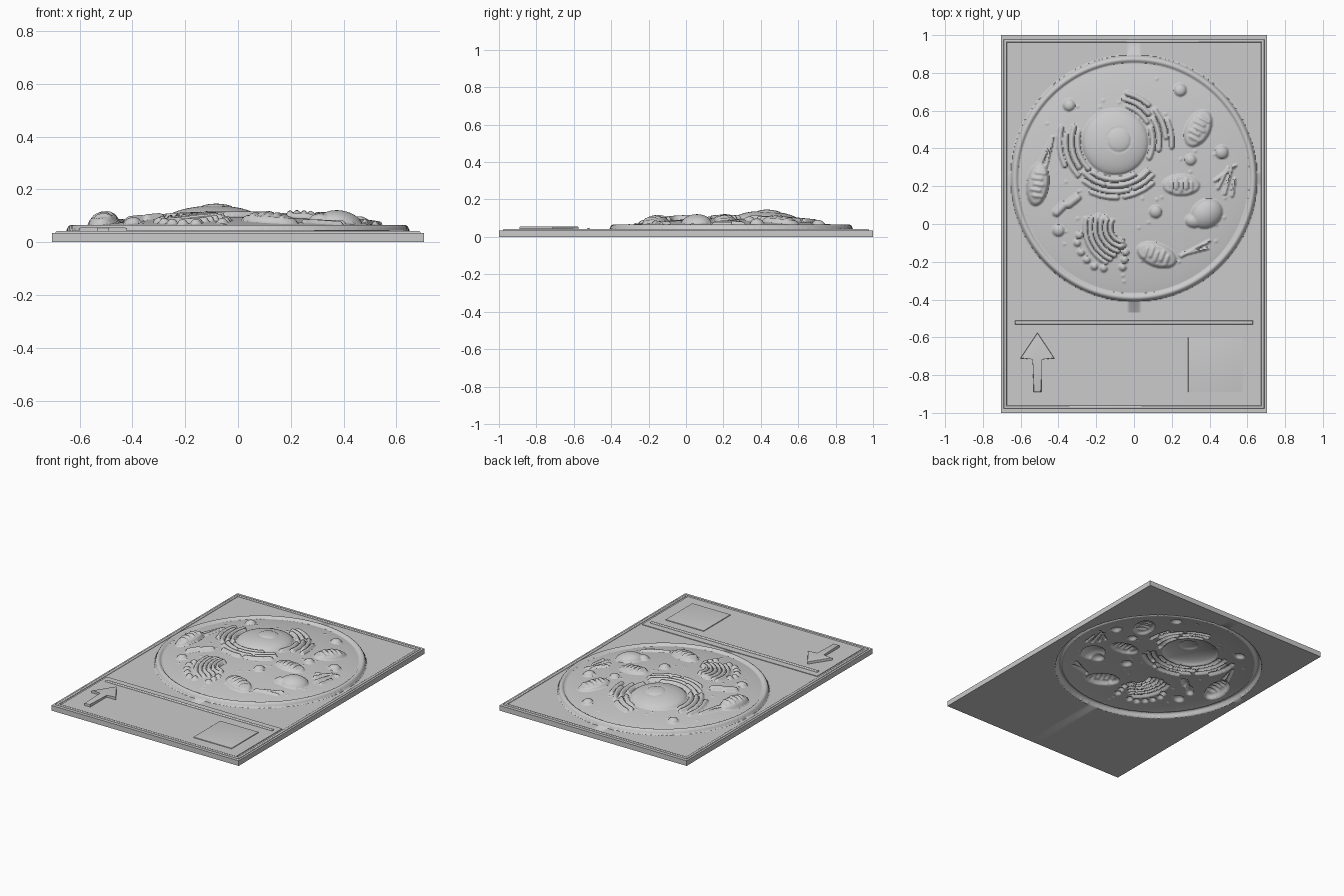
import bpy, bmesh, math, random
from math import cos, sin, radians, hypot, sqrt

if "Cube" in bpy.data.objects:
    bpy.data.objects.remove(bpy.data.objects["Cube"])

random.seed(4)
W, L, T = 0.705, 1.0, 0.035          # half width, half length, sheet thickness
CX, CY, R = 0.0, 0.242, 0.63         # cell centre and membrane radius
N, G = 220, 0.656                    # fine grid over the cell
xs = [-W] + [CX - G + 2 * G * i / N for i in range(N + 1)] + [W]
ys = [-L] + [CY - G + 2 * G * i / N for i in range(N + 1)] + [L]
NX, NY = len(xs), len(ys)
bump = [[0.0] * NX for _ in range(NY)]
STEP = 2 * G / N


def stamp(x0, x1, y0, y1, func, add=False):
    """Apply a local height function to the relief (max or additive)."""
    i0, i1 = [max(1, min(N + 1, int((v - CX + G) / STEP) + 1)) for v in (x0, x1 + STEP)]
    j0, j1 = [max(1, min(N + 1, int((v - CY + G) / STEP) + 1)) for v in (y0, y1 + STEP)]
    for j in range(j0, j1 + 1):
        for i in range(i0, i1 + 1):
            v = func(xs[i], ys[j])
            bump[j][i] = bump[j][i] + v if add else max(bump[j][i], v)


def blob(cx, cy, a, b, h, ang=0.0, power=0.6, add=False):
    c, s = cos(radians(ang)), sin(radians(ang))

    def f(x, y):
        u, v = (x - cx) * c + (y - cy) * s, (y - cy) * c - (x - cx) * s
        q = (u / a) ** 2 + (v / b) ** 2
        return h * (1 - q) ** power if q < 1 else 0.0
    m = max(a, b)
    stamp(cx - m, cx + m, cy - m, cy + m, f, add)


def tube(p, q, r, h, r2=None, add=False):
    """Rounded ridge between two points, optionally tapering."""
    dx, dy = q[0] - p[0], q[1] - p[1]
    d2 = dx * dx + dy * dy
    r2 = r if r2 is None else r2

    def f(x, y):
        t = max(0, min(1, ((x - p[0]) * dx + (y - p[1]) * dy) / d2))
        d = hypot(x - p[0] - t * dx, y - p[1] - t * dy) / (r + (r2 - r) * t)
        return h * sqrt(1 - d * d) if d < 1 else 0.0
    m = max(r, r2)
    stamp(min(p[0], q[0]) - m, max(p[0], q[0]) + m,
          min(p[1], q[1]) - m, max(p[1], q[1]) + m, f, add)


def arc(cx, cy, r, a0, a1, w, h):
    n = max(2, int(abs(a1 - a0) / 9))
    pts = [(cx + r * cos(radians(a0 + (a1 - a0) * k / n)),
            cy + r * sin(radians(a0 + (a1 - a0) * k / n))) for k in range(n + 1)]
    for p, q in zip(pts, pts[1:]):
        tube(p, q, w, h)


# nucleus with nucleolus
NUX, NUY = -0.10, 0.435
blob(NUX, NUY, 0.175, 0.175, 0.044, power=0.55)
blob(-0.08, 0.445, 0.07, 0.07, -0.004, power=0.3, add=True)
blob(-0.08, 0.445, 0.062, 0.062, 0.012, power=0.5, add=True)

# endoplasmic reticulum folds around the nucleus
for r, a0, a1 in [(0.20, 165, 225), (0.232, 160, 215), (0.265, 172, 222), (0.295, 165, 205),
                  (0.20, 235, 300), (0.232, 225, 255), (0.232, 262, 318), (0.265, 232, 285),
                  (0.265, 293, 318), (0.295, 245, 272), (0.295, 280, 312),
                  (0.20, -25, 20), (0.235, -10, 30), (0.27, 5, 38), (0.30, -5, 22),
                  (0.20, 32, 70), (0.232, 40, 78), (0.265, 48, 76)]:
    arc(NUX, NUY, r, a0, a1, 0.014, 0.018)

# mitochondria: shell, sunken window, cristae
for cx, cy, a, b, ang, h in [(0.34, 0.505, 0.105, 0.065, 62, 0.032), (0.25, 0.205, 0.10, 0.057, 0, 0.026),
                             (-0.51, 0.21, 0.115, 0.058, 82, 0.045), (0.12, -0.165, 0.11, 0.062, -20, 0.034)]:
    blob(cx, cy, a, b, h, ang, 0.5)
    blob(cx, cy, a * 0.82, b * 0.68, -0.005, ang, 0.2, add=True)
    c, s = cos(radians(ang)), sin(radians(ang))
    for k in range(-2, 3):
        u, v, o = k * a * 0.27, b * 0.38, (0.12 if k % 2 else -0.12) * b
        tube((cx + u * c - (o + v) * s, cy + u * s + (o + v) * c),
             (cx + u * c - (o - v) * s, cy + u * s + (o - v) * c), 0.010, 0.008, add=True)

# vacuole with a side lobe
blob(0.385, 0.055, 0.088, 0.075, 0.042, 35)
blob(0.315, 0.015, 0.045, 0.036, 0.026, -10)

# vesicles
for x, y, r in [(-0.345, 0.63, 0.032), (0.245, 0.71, 0.034), (0.465, 0.38, 0.036), (0.30, 0.34, 0.03),
                (0.115, 0.065, 0.034), (-0.40, -0.035, 0.032)]:
    blob(x, y, r, r, r * 0.7, power=0.5)

# centriole pair
tube((-0.41, 0.06), (-0.37, 0.10), 0.022, 0.022)
tube((-0.345, 0.105), (-0.30, 0.14), 0.022, 0.022)

# filament bundles
for p, q in [((-0.50, 0.31), (-0.43, 0.46)), ((-0.465, 0.31), (-0.428, 0.46)),
             ((0.43, 0.23), (0.54, 0.31)), ((0.445, 0.19), (0.50, 0.30)), ((0.48, 0.16), (0.52, 0.30)),
             ((0.52, 0.15), (0.535, 0.24)),
             ((0.25, -0.17), (0.40, -0.09)), ((0.26, -0.16), (0.39, -0.13))]:
    tube(p, q, 0.010, 0.014, 0.007)

# golgi stack with budding vesicles
for k in range(6):
    arc(-0.05, -0.02, 0.075 + 0.027 * k, 152 + 3 * k, 262 - 4 * k, 0.0125, 0.026 - 0.002 * k)
for x, y in [(-0.19, 0.035), (-0.155, 0.03), (-0.29, -0.06), (-0.30, -0.10), (-0.28, -0.15), (-0.25, -0.19),
             (-0.21, -0.225), (-0.16, -0.235), (-0.06, -0.23), (-0.05, -0.19), (-0.045, -0.15), (-0.06, -0.11)]:
    blob(x, y, 0.02, 0.02, 0.018, power=0.5)

# ribosome specks
for _ in range(45):
    a, d = random.uniform(0, 2 * math.pi), 0.56 * sqrt(random.random())
    blob(CX + d * cos(a), CY + d * sin(a), 0.009, 0.009, 0.005)


def height(i, j):
    """Domed cell body, rounded membrane rim and organelle relief."""
    d = hypot(xs[i] - CX, ys[j] - CY)
    h = 0.0
    if d < R:
        h = 0.012 + 0.052 * (1 - (d / R) ** 2) ** 0.8 + bump[j][i]
    m = abs(d - R) / 0.021
    if m < 1:
        h = max(h, 0.031 * sqrt(1 - m * m))
    return h


# relief sheet: embossed top, matching hollow underside, side walls
bm = bmesh.new()
top, bot = [], []
for j in range(NY):
    hs = [height(i, j) for i in range(NX)]
    top.append([bm.verts.new((xs[i], ys[j], T + hs[i])) for i in range(NX)])
    bot.append([bm.verts.new((xs[i], ys[j], hs[i])) for i in range(NX)])
for j in range(NY - 1):
    for i in range(NX - 1):
        bm.faces.new((top[j][i], top[j][i + 1], top[j + 1][i + 1], top[j + 1][i]))
        bm.faces.new((bot[j][i], bot[j + 1][i], bot[j + 1][i + 1], bot[j][i + 1]))
rim = [(j, 0) for j in range(NY - 1, 0, -1)] + [(0, i) for i in range(NX - 1)] \
    + [(j, NX - 1) for j in range(NY - 1)] + [(NY - 1, i) for i in range(NX - 1, 0, -1)]
for (j, i), (l, k) in zip(rim, rim[1:] + rim[:1]):
    bm.faces.new((top[j][i], bot[j][i], bot[l][k], top[l][k]))


def finish(bm, name, angle=35):
    me = bpy.data.meshes.new(name)
    bm.to_mesh(me)
    bm.free()
    ob = bpy.data.objects.new(name, me)
    bpy.context.collection.objects.link(ob)
    bpy.ops.object.select_all(action='DESELECT')
    ob.select_set(True)
    bpy.context.view_layer.objects.active = ob
    bpy.ops.object.shade_smooth_by_angle(angle=radians(angle))
    return ob


finish(bm, "cell_relief_plate", 60)


def slab(name, outline, z0, z1, bevel=0.0):
    """Flat outline pulled up into a slab with optional rounded edges."""
    bm = bmesh.new()
    lo = [bm.verts.new((x, y, z0)) for x, y in outline]
    hi = [bm.verts.new((x, y, z1)) for x, y in outline]
    bm.faces.new(lo[::-1])
    cap = bm.faces.new(hi)
    n = len(lo)
    for k in range(n):
        bm.faces.new((lo[k], lo[(k + 1) % n], hi[(k + 1) % n], hi[k]))
    if bevel:
        bmesh.ops.bevel(bm, geom=list(cap.edges), offset=bevel, segments=4, profile=0.5, affect='EDGES')
    return finish(bm, name)


def rect(x0, x1, y0, y1):
    return [(x0, y0), (x1, y0), (x1, y1), (x0, y1)]


# border bead
Z = T - 0.005
for s, side in ((-1, "left"), (1, "right")):
    slab("border_" + side, rect(s * 0.682 - 0.009, s * 0.682 + 0.009, -0.977, 0.977), Z, T + 0.008, 0.007)
for s, side in ((-1, "front"), (1, "back")):
    slab("border_" + side, rect(-0.69, 0.69, s * 0.969 - 0.009, s * 0.969 + 0.009), Z, T + 0.008, 0.007)

# caption panel with its bead, arrow and square
slab("caption_panel", rect(-0.66, 0.66, -0.965, -0.468), Z, T + 0.004)
slab("caption_bead", rect(-0.63, 0.63, -0.532, -0.512), Z, T + 0.012, 0.008)
slab("direction_arrow", [(-0.533, -0.89), (-0.49, -0.89), (-0.49, -0.713), (-0.42, -0.713),
                         (-0.511, -0.575), (-0.603, -0.713), (-0.533, -0.713)], Z, T + 0.02, 0.004)
slab("blank_square", rect(0.287, 0.575, -0.89, -0.60), Z, T + 0.009, 0.002)
